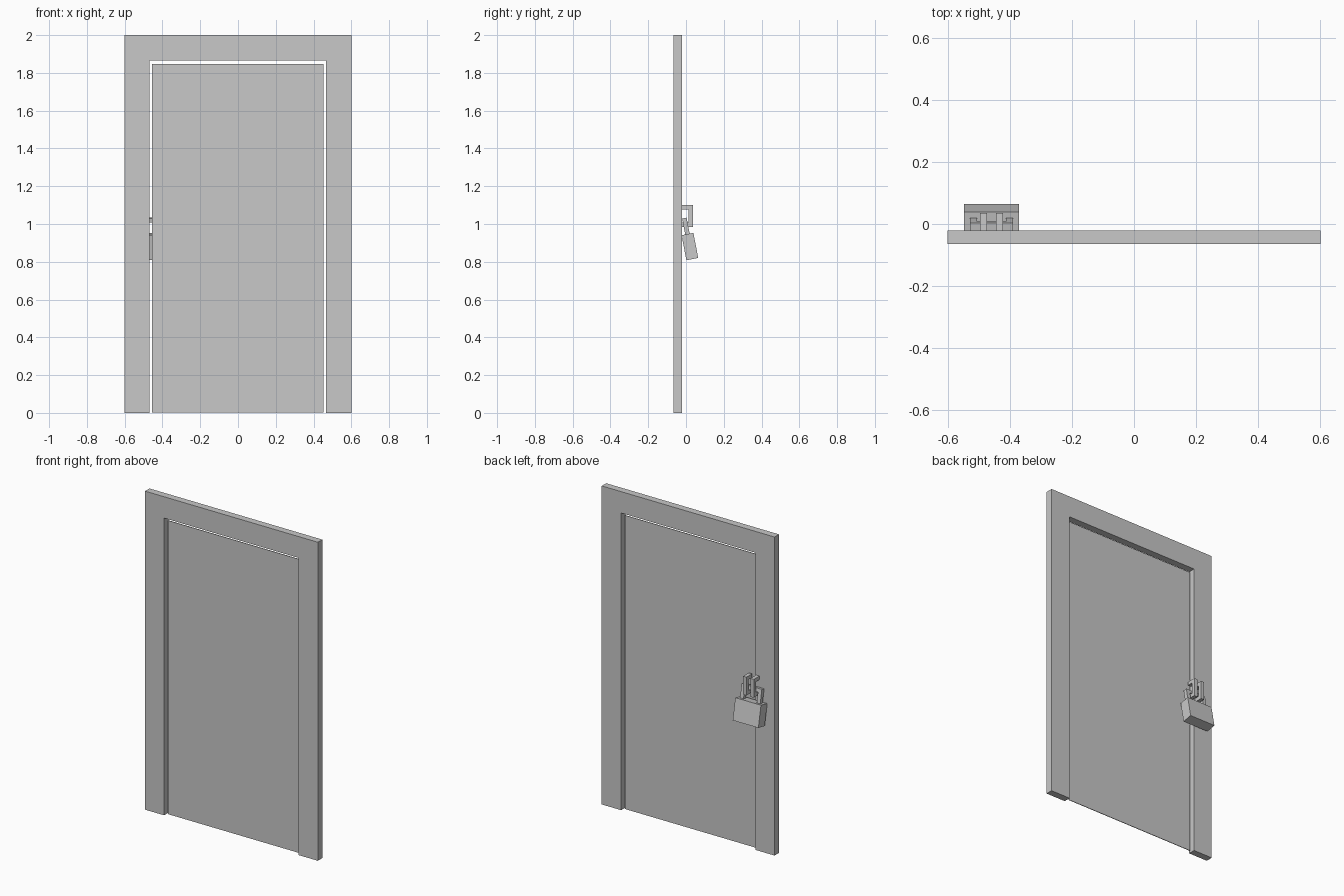
import bpy, bmesh, math
from mathutils import Matrix, Vector

if "Cube" in bpy.data.objects:
    bpy.data.objects.remove(bpy.data.objects["Cube"])

grey = bpy.data.materials.new("plain grey")
grey.diffuse_color = (0.58, 0.58, 0.58, 1)
grey.use_nodes = True
grey.node_tree.nodes["Principled BSDF"].inputs["Base Color"].default_value = grey.diffuse_color


def finish(name, bm):
    bmesh.ops.recalc_face_normals(bm, faces=bm.faces)
    mesh = bpy.data.meshes.new(name)
    bm.to_mesh(mesh)
    bm.free()
    mesh.materials.append(grey)
    obj = bpy.data.objects.new(name, mesh)
    bpy.context.collection.objects.link(obj)
    return obj


def extrude_profile(name, points, axis, start, end):
    """Extrude a closed profile along axis 'x' (points are y, z) or 'y' (points are x, z)."""
    bm = bmesh.new()
    if axis == 'x':
        verts = [bm.verts.new((start, a, b)) for a, b in points]
        shift = Vector((end - start, 0, 0))
    else:
        verts = [bm.verts.new((a, start, b)) for a, b in points]
        shift = Vector((0, end - start, 0))
    face = bm.faces.new(verts)
    new = bmesh.ops.extrude_face_region(bm, geom=[face])["geom"]
    bmesh.ops.translate(bm, vec=shift, verts=[v for v in new if isinstance(v, bmesh.types.BMVert)])
    return finish(name, bm)


BACK, FRONT = -0.021, -0.065
MIDDLE = (BACK + FRONT) / 2

# Door frame: one upside-down U
extrude_profile("door_frame", [(-0.6, 0), (-0.6, 2), (0.6, 2), (0.6, 0), (0.465, 0),
                               (0.465, 1.866), (-0.468, 1.866), (-0.468, 0)], 'y', FRONT, BACK)

# Thin door panel set in the middle of the frame depth
extrude_profile("door_panel", [(-0.455, 0.003), (-0.455, 1.847), (0.452, 1.847), (0.452, 0.003)],
                'y', MIDDLE - 0.002, MIDDLE + 0.002)

# Two staples fixed at the door edge
staple = [(BACK, 1.1), (0.036, 1.1), (0.036, 0.985), (BACK, 0.985), (BACK, 1.008),
          (0.013, 1.008), (0.013, 1.077), (BACK, 1.077)]
for side, x in (("frame", -0.496), ("door", -0.445)):
    extrude_profile(side + "_staple", staple, 'x', x, x + 0.023)

# Hanging padlock, tilted away from the door
tilt = Matrix.Translation((-0.459, 0.0205, 0.881)) @ Matrix.Rotation(math.radians(11), 4, 'X')
body = extrude_profile("padlock_body", [(-0.089, -0.068), (-0.089, 0.067), (0.089, 0.067),
                                        (0.089, -0.068)], 'y', -0.032, 0.032)
shackle = extrude_profile("padlock_shackle", [(-0.07, 0.067), (-0.07, 0.153), (0.07, 0.153),
                                              (0.07, 0.067), (0.046, 0.067), (0.046, 0.131),
                                              (-0.046, 0.131), (-0.046, 0.067)], 'y', -0.012, 0.012)
for part in (body, shackle):
    part.data.transform(tilt)
